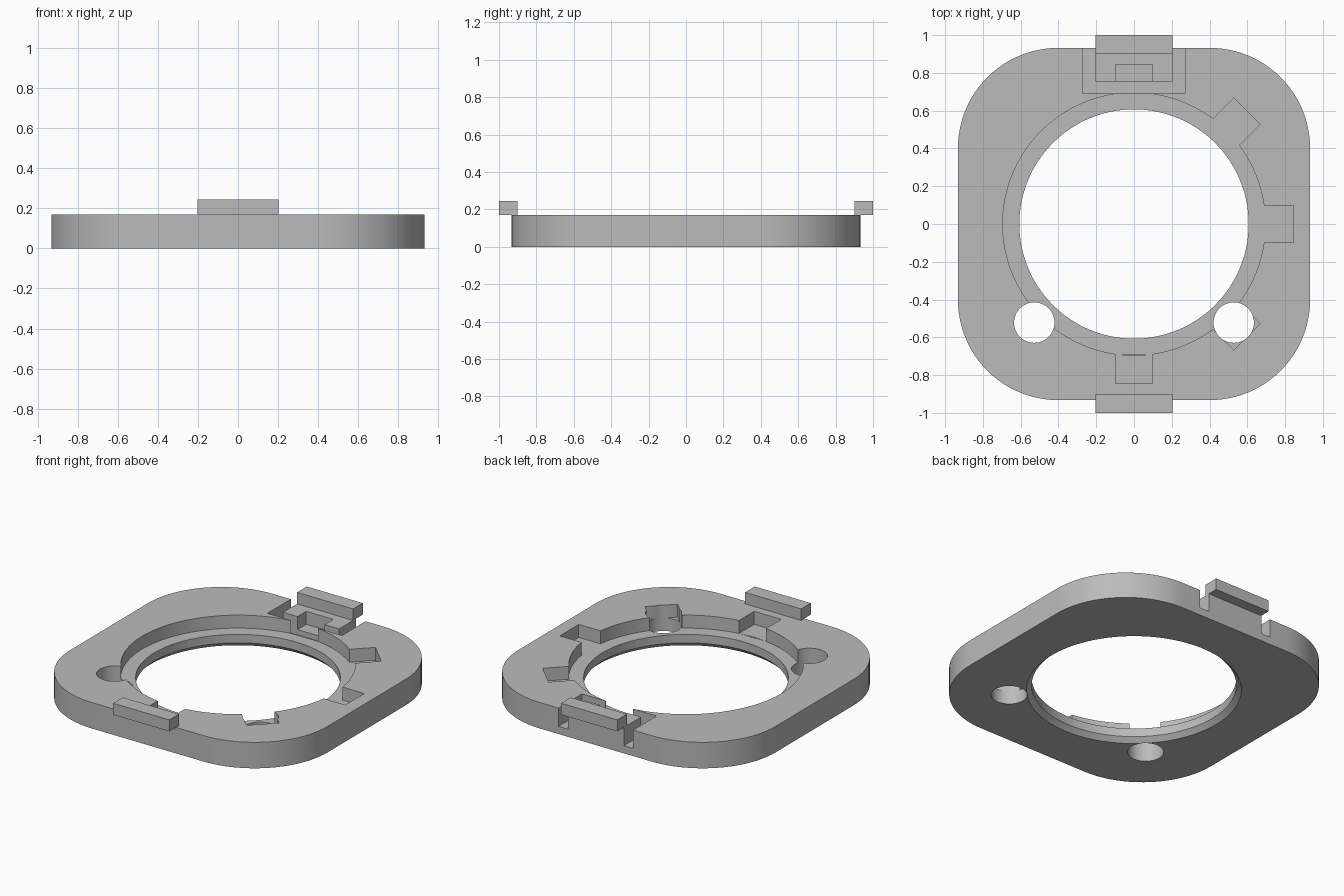
import bpy, bmesh
from math import pi, cos, sin, radians
from mathutils import Matrix

cube = bpy.data.objects.get("Cube")
if cube:
    bpy.data.objects.remove(cube, do_unlink=True)

HALF, CORNER, TOP = 0.932, 0.53, 0.17
LEDGE, POCKET = 0.085, 0.05

grey = bpy.data.materials.new("plain grey")
grey.use_nodes = True
grey.diffuse_color = (0.5, 0.5, 0.5, 1)
grey.node_tree.nodes["Principled BSDF"].inputs["Base Color"].default_value = (0.5, 0.5, 0.5, 1)


def finish(bm, name):
    bmesh.ops.recalc_face_normals(bm, faces=bm.faces)
    mesh = bpy.data.meshes.new(name)
    bm.to_mesh(mesh)
    bm.free()
    mesh.materials.append(grey)
    ob = bpy.data.objects.new(name, mesh)
    bpy.context.collection.objects.link(ob)
    return ob


def box(name, x, y, z, turn=0.0):
    """Box between the given (low, high) ranges, turned about the z axis."""
    bm = bmesh.new()
    bmesh.ops.create_cube(bm, size=1)
    for v in bm.verts:
        v.co = [r[0] if c < 0 else r[1] for c, r in zip(v.co, (x, y, z))]
    bm.transform(Matrix.Rotation(turn, 4, 'Z'))
    return finish(bm, name)


def cylinder(name, r_low, r_high, z0, z1, x=0, y=0, sides=128):
    bm = bmesh.new()
    bmesh.ops.create_cone(bm, cap_ends=True, segments=sides, radius1=r_low, radius2=r_high,
                          depth=z1 - z0, matrix=Matrix.Translation((x, y, (z0 + z1) / 2)))
    return finish(bm, name)


def cut(target, cutter):
    cutter.hide_render = True
    mod = target.modifiers.new("cut", 'BOOLEAN')
    mod.operation = 'DIFFERENCE'
    mod.solver = 'EXACT'
    mod.object = cutter
    bpy.context.view_layer.objects.active = target
    bpy.ops.object.modifier_apply(modifier=mod.name)
    bpy.data.objects.remove(cutter, do_unlink=True)


# Rounded square plate
bm = bmesh.new()
steps, inner = 24, HALF - CORNER
outline = []
for q, (sx, sy) in enumerate(((1, 1), (-1, 1), (-1, -1), (1, -1))):
    for i in range(steps + 1):
        a = (q + i / steps) * pi / 2
        outline.append(bm.verts.new((sx * inner + CORNER * cos(a), sy * inner + CORNER * sin(a), 0)))
base = bm.faces.new(outline)
grown = bmesh.ops.extrude_face_region(bm, geom=[base])["geom"]
bmesh.ops.translate(bm, vec=(0, 0, TOP), verts=[v for v in grown if isinstance(v, bmesh.types.BMVert)])
plate = finish(bm, "mounting_plate")

# Central bore, bottom chamfer and upper ring recess
cut(plate, cylinder("bore_cutter", 0.607, 0.607, -0.1, 0.3))
cut(plate, cylinder("chamfer_cutter", 0.647, 0.597, -0.01, 0.04))
cut(plate, cylinder("recess_cutter", 0.695, 0.695, LEDGE, 0.3))

# U-shaped pockets that leave a clip post at front and back
for turn in (0, pi):
    cut(plate, box("pocket_cutter", (-0.27, 0.27), (0.69, 0.755), (POCKET, 0.3), turn))
    for x in ((-0.27, -0.203), (0.203, 0.27)):
        cut(plate, box("pocket_cutter", x, (0.69, 1.1), (POCKET, 0.3), turn))

# Eight radial key slots
for k in range(8):
    cut(plate, box("slot_cutter", (0.5, 0.845), (-0.098, 0.098), (LEDGE, 0.3), radians(45 * k)))

# Two through holes at the front corners
for side in (-1, 1):
    cut(plate, cylinder("hole_cutter", 0.107, 0.107, -0.1, 0.3, side * 0.528, -0.522, 48))

# Overhanging clip tabs
tabs = [box(name, (-0.203, 0.203), (0.9, 1.0), (TOP, 0.245), turn)
        for name, turn in (("back_clip_tab", 0), ("front_clip_tab", pi))]

bpy.ops.object.select_all(action='DESELECT')
plate.select_set(True)
bpy.context.view_layer.objects.active = plate
bpy.ops.object.shade_smooth_by_angle(angle=radians(30))
